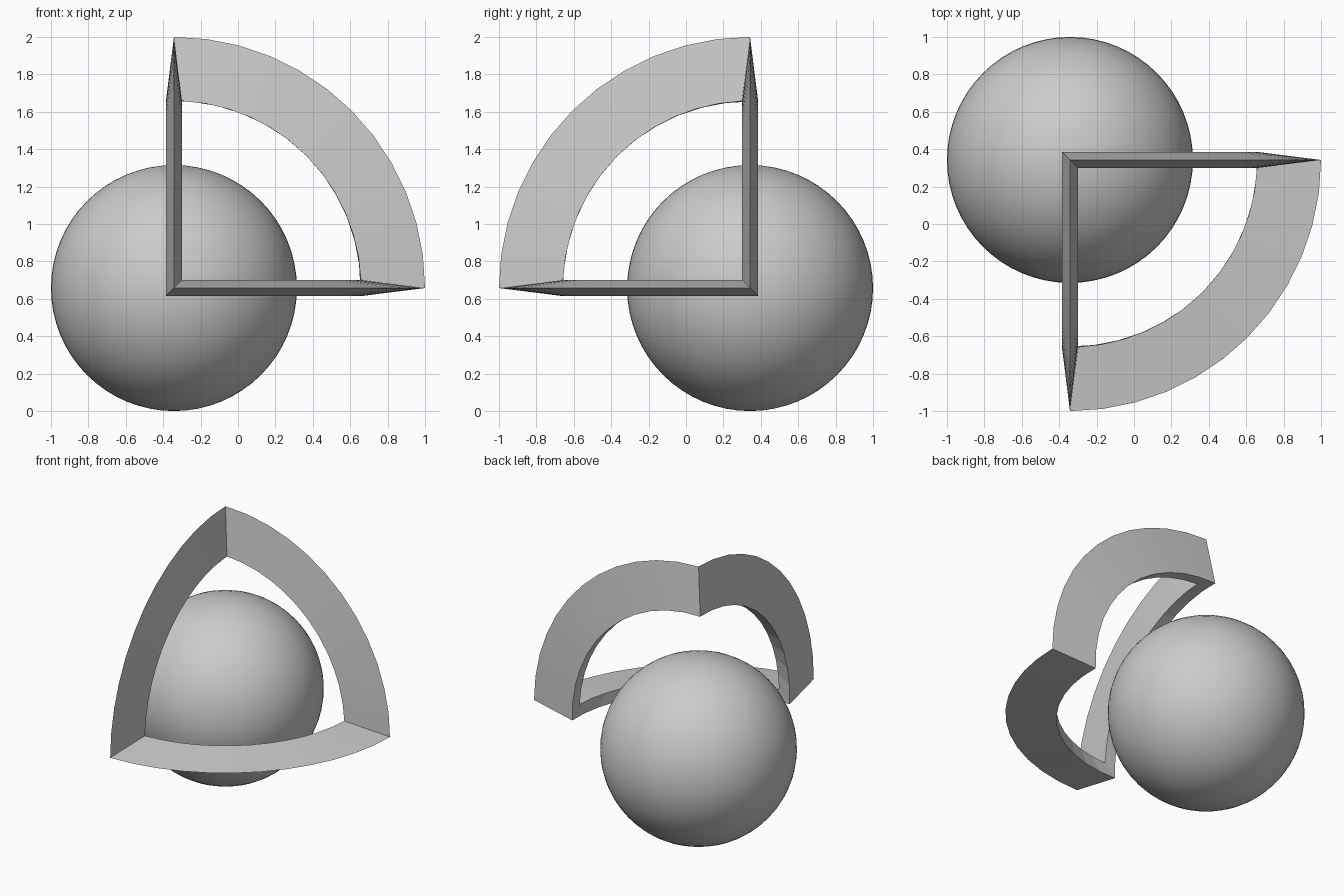
import bpy, bmesh, math
from mathutils import Vector

if "Cube" in bpy.data.objects:
    bpy.data.objects.remove(bpy.data.objects["Cube"])

CENTER = Vector((-0.3425, 0.3425, 0.6575))
BALL_R = 0.6575      # ball radius
OUTER_R = 1.3425     # sharp outer edge of the frame
INNER_R = 1.0        # flat inner face of the frame
HALF = 0.043         # half width of the inner face
SEGMENTS = 12

# Ball
bpy.ops.mesh.primitive_uv_sphere_add(segments=64, ring_count=32,
                                     radius=BALL_R, location=CENTER)
ball = bpy.context.object
ball.name = "ball"
bpy.ops.object.shade_smooth()

# Frame: three quarter arcs with wedge section, mitred at the corners
X, Y, Z = Vector((1, 0, 0)), Vector((0, -1, 0)), Vector((0, 0, 1))
miter = math.atan2(HALF, INNER_R)
base_r = math.hypot(INNER_R, HALF)


def arc_point(a, b, n, radius, angle, side):
    return a * radius * math.cos(angle) + b * radius * math.sin(angle) + n * side


def add_arc(bm, a, b, n):
    rings = []
    for i in range(SEGMENTS + 1):
        t = i / SEGMENTS
        mid = t * math.pi / 2
        shift = miter * (1 - 2 * t)
        rings.append([bm.verts.new(p) for p in (
            arc_point(a, b, n, OUTER_R, mid, 0),
            arc_point(a, b, n, base_r, mid + shift, HALF),
            arc_point(a, b, n, base_r, mid - shift, -HALF))])
    for r0, r1 in zip(rings, rings[1:]):
        for k in range(3):
            j = (k + 1) % 3
            bm.faces.new((r0[k], r0[j], r1[j], r1[k]))


bm = bmesh.new()
for a, b, n in ((X, Y, Z), (Y, Z, X), (Z, X, Y)):
    add_arc(bm, a, b, n)
bmesh.ops.remove_doubles(bm, verts=bm.verts, dist=0.001)
bmesh.ops.recalc_face_normals(bm, faces=bm.faces)
mesh = bpy.data.meshes.new("arc_frame")
bm.to_mesh(mesh)
bm.free()
frame = bpy.data.objects.new("arc_frame", mesh)
frame.location = CENTER
bpy.context.collection.objects.link(frame)
